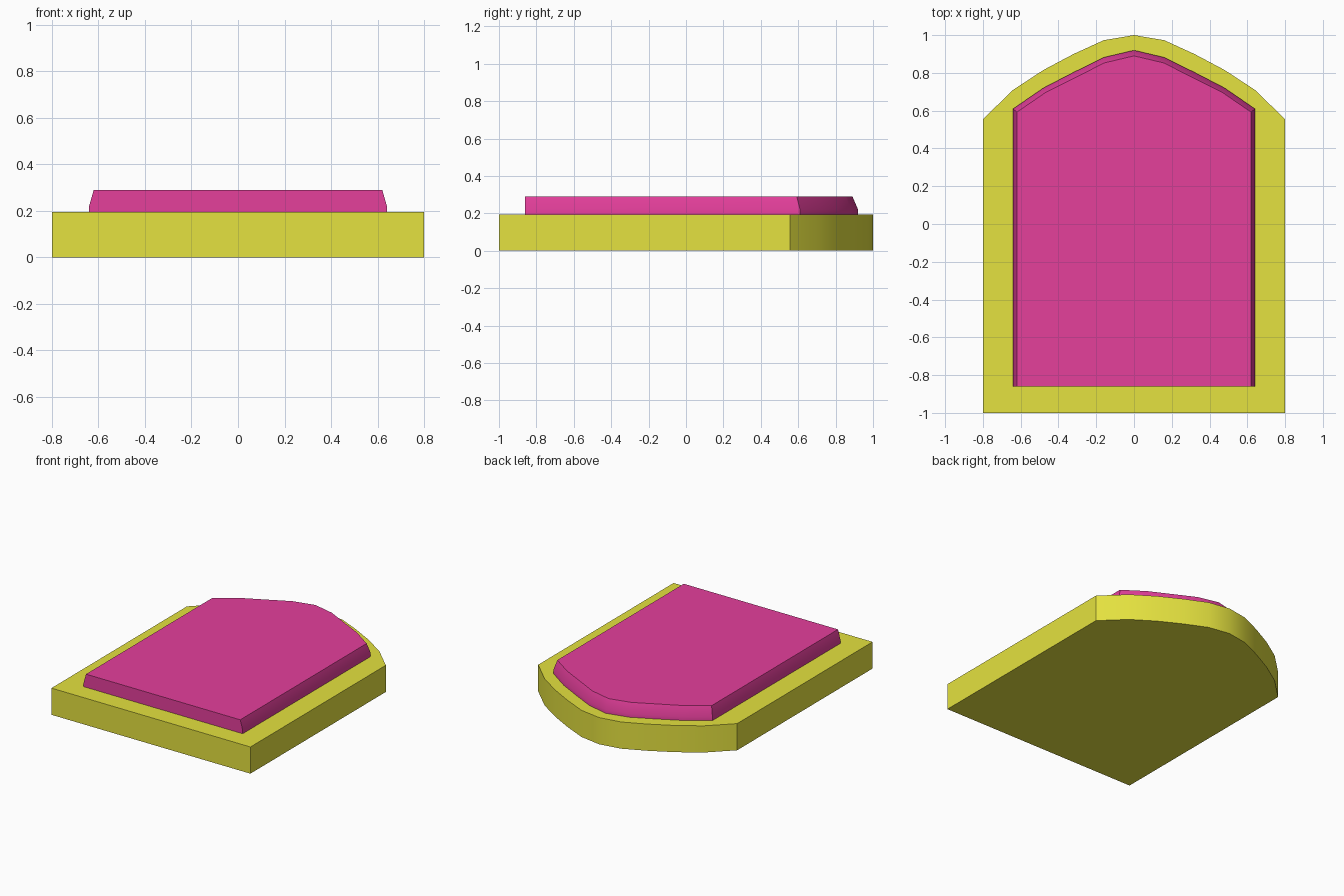
import bpy
import bmesh
from math import radians

if "Cube" in bpy.data.objects:
    bpy.data.objects.remove(bpy.data.objects["Cube"])


def material(name, color):
    mat = bpy.data.materials.new(name)
    mat.diffuse_color = color
    mat.use_nodes = True
    mat.node_tree.nodes["Principled BSDF"].inputs["Base Color"].default_value = mat.diffuse_color
    return mat


def outline(front_y, half_arch):
    """Closed outline: straight front, arched back mirrored about x = 0."""
    w = half_arch[0][0]
    left = [(-x, y) for x, y in reversed(half_arch[:-1])]
    return [(-w, front_y), (w, front_y)] + half_arch + left


def stacked_solid(name, layers, mat):
    """Solid through a stack of (z, outline) layers."""
    bm = bmesh.new()
    rings = [[bm.verts.new((x, y, z)) for x, y in pts] for z, pts in layers]
    for low, high in zip(rings, rings[1:]):
        n = len(low)
        for i in range(n):
            j = (i + 1) % n
            bm.faces.new((low[i], low[j], high[j], high[i]))
    bm.faces.new(rings[0][::-1])
    bm.faces.new(rings[-1])
    bmesh.ops.recalc_face_normals(bm, faces=bm.faces)
    mesh = bpy.data.meshes.new(name)
    bm.to_mesh(mesh)
    bm.free()
    mesh.materials.append(mat)
    obj = bpy.data.objects.new(name, mesh)
    bpy.context.collection.objects.link(obj)
    bpy.ops.object.select_all(action='DESELECT')
    obj.select_set(True)
    bpy.context.view_layer.objects.active = obj
    bpy.ops.object.shade_smooth_by_angle(angle=radians(30))
    return obj


yellow = material("yellow", (0.78, 0.76, 0.05, 1))
crimson = material("crimson", (0.78, 0.05, 0.33, 1))

# Arched base slab
base = outline(-1.0, [(0.8, 0.555), (0.64, 0.71), (0.48, 0.815),
                      (0.32, 0.9), (0.16, 0.973), (0, 1.0)])
stacked_solid("base_slab", [(0, base), (0.194, base)], yellow)

# Raised pad with tapered sides and back, upright front
pad_low = outline(-0.86, [(0.64, 0.61), (0.48, 0.72), (0.32, 0.803),
                          (0.16, 0.882), (0, 0.92)])
pad_top = outline(-0.86, [(0.62, 0.592), (0.47, 0.695), (0.315, 0.773),
                          (0.157, 0.853), (0, 0.89)])
stacked_solid("raised_pad", [(0.19, pad_low), (0.22, pad_low),
                             (0.29, pad_top)], crimson)
